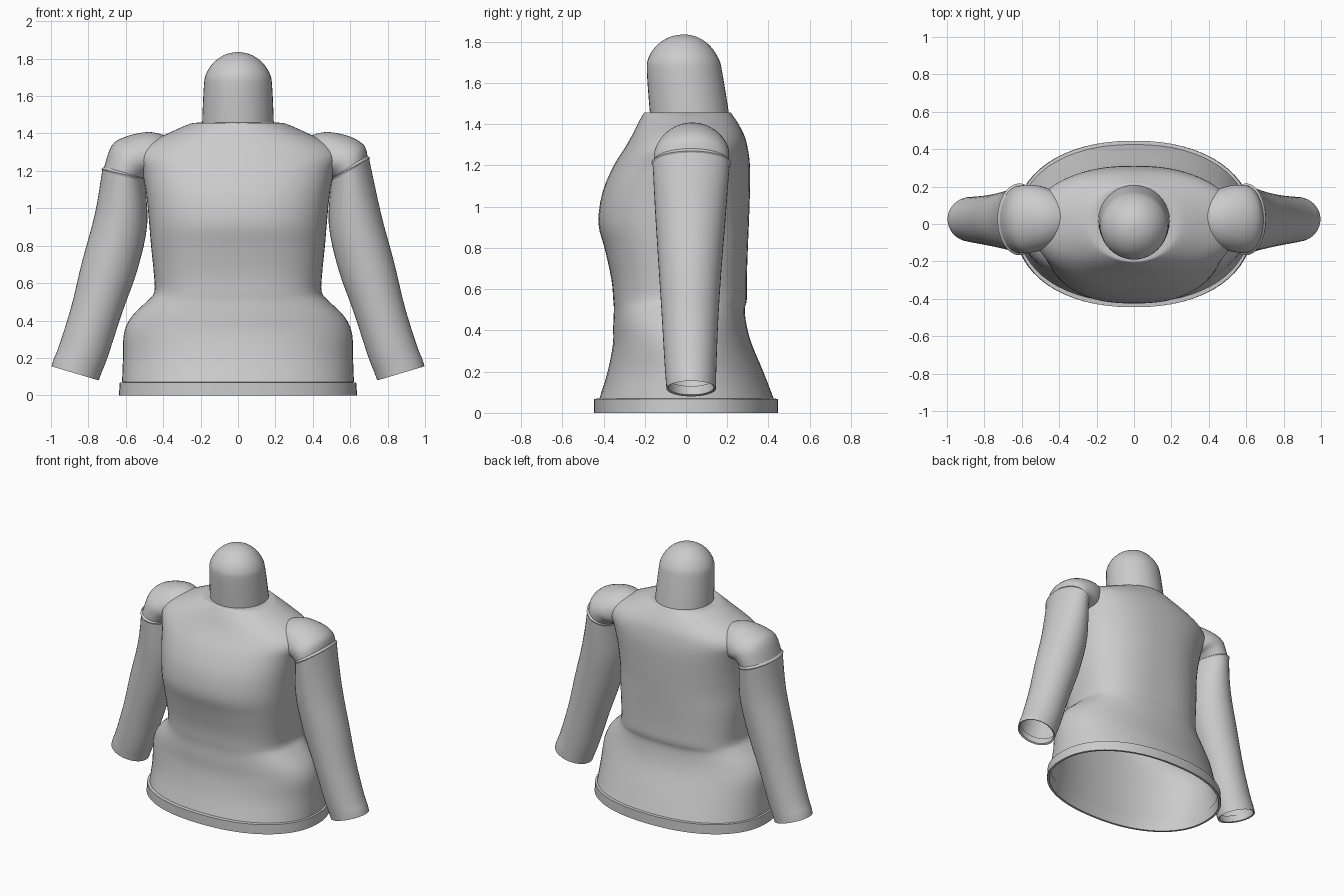
import bpy, math

if "Cube" in bpy.data.objects:
    bpy.data.objects.remove(bpy.data.objects["Cube"])

grey = bpy.data.materials.new("light grey")
grey.diffuse_color = (0.6, 0.6, 0.6, 1)
grey.use_nodes = True
grey.node_tree.nodes["Principled BSDF"].inputs["Base Color"].default_value = grey.diffuse_color


def spline(rows, n):
    """Smoothly resample a table of section values (Catmull-Rom)."""
    out = []
    for i in range(len(rows) - 1):
        a, b, c, d = rows[max(i - 1, 0)], rows[i], rows[i + 1], rows[min(i + 2, len(rows) - 1)]
        for k in range(n):
            t = k / n
            out.append([0.5 * (2*q + (r - p)*t + (2*p - 5*q + 4*r - s)*t*t + (3*q - p - 3*r + s)*t**3)
                        for p, q, r, s in zip(a, b, c, d)])
    return out + [list(rows[-1])]


def loft(name, rings, cap=False, angle=50):
    """Skin a list of closed rings that share one point count."""
    n = len(rings[0])
    verts = [p for r in rings for p in r]
    faces = [(j*n + i, j*n + (i + 1) % n, (j + 1)*n + (i + 1) % n, (j + 1)*n + i)
             for j in range(len(rings) - 1) for i in range(n)]
    if cap:
        faces.append(tuple(range((len(rings) - 1)*n, len(rings)*n)))
    me = bpy.data.meshes.new(name)
    me.from_pydata(verts, [], faces)
    me.materials.append(grey)
    ob = bpy.data.objects.new(name, me)
    bpy.context.collection.objects.link(ob)
    bpy.ops.object.select_all(action='DESELECT')
    bpy.context.view_layer.objects.active = ob
    ob.select_set(True)
    bpy.ops.object.shade_smooth_by_angle(angle=math.radians(angle))
    return ob


def section(z, w, front, back, e, n=64):
    """Horizontal superellipse: half width, front y, back y, exponent."""
    pts = []
    for i in range(n):
        a = 2*math.pi*i/n
        c, s = math.cos(a), math.sin(a)
        x = w*math.copysign(abs(c)**(2/e), c)
        y = (front + back)/2 + (back - front)/2*math.copysign(abs(s)**(2/e), s)
        pts.append((x, y, z))
    return pts


# Torso: z, half width, front y, back y, squareness
torso = [(0.07, .62, -.42, .425, 2.2), (0.2, .615, -.38, .375, 2.1), (0.33, .61, -.355, .32, 2.1),
         (0.42, .57, -.353, .295, 2.15), (0.5, .49, -.35, .285, 2.4), (0.55, .448, -.353, .295, 2.6),
         (0.65, .45, -.362, .295, 2.6), (0.8, .465, -.395, .30, 2.5), (0.92, .475, -.425, .305, 2.4),
         (1.07, .49, -.405, .31, 2.4), (1.2, .515, -.35, .31, 2.4), (1.28, .545, -.30, .30, 2.3),
         (1.34, .50, -.265, .285, 2.2), (1.4, .375, -.235, .255, 2.1), (1.445, .275, -.21, .225, 2),
         (1.457, .23, -.20, .215, 2), (1.457, .18, -.165, .19, 2)]
loft("torso", [section(*r) for r in spline(torso, 3)])

# Hem band around the bottom edge
hem = [(0.07, .615, -.415, .415, 2.2), (0.068, .632, -.445, .445, 2.2), (0, .637, -.445, .445, 2.2),
       (0, .622, -.43, .43, 2.2), (0.07, .615, -.415, .415, 2.2)]
loft("hem_band", [section(*r) for r in hem], angle=35)

# Neck stump with a domed top: z, radius, centre y
neck = [(1.44, .192, .018), (1.55, .188, .005), (1.66, .182, -.008), (1.71, .174, -.012),
        (1.76, .147, -.014), (1.80, .107, -.013), (1.825, .06, -.012), (1.835, .012, -.01)]
loft("neck", [section(z, r, y - r, y + r, 2, 40) for z, r, y in spline(neck, 3)], cap=True)


def hoop(side, ox, oz, ix, iz, yc, yh, n=40):
    """Tilted ellipse spanning an outer and an inner point of the arm."""
    pts = []
    for i in range(n):
        a = 2*math.pi*i/n
        u = (1 + math.cos(a))/2
        pts.append((side*(ix + (ox - ix)*u), yc + yh*math.sin(a), iz + (oz - iz)*u))
    return pts


for side, label, so in ((1, "right", (.70, 1.27)), (-1, "left", (.725, 1.21))):
    # Sleeve: outer x, z, inner x, z, centre y, half depth
    seam = (*so, .50, 1.155, .025, .187)
    sleeve = [seam, (.765, .97, .485, .92, .022, .17), (.835, .71, .535, .68, .02, .152),
              (.89, .48, .62, .44, .02, .137), (.955, .27, .695, .21, .022, .126),
              (.985, .195, .73, .12, .024, .122), (.997, .155, .745, .08, .025, .12)]
    fold = [(.987, .157, .755, .088, .025, .11), (.977, .2, .74, .13, .025, .11)]
    loft(label + "_sleeve", [hoop(side, *r) for r in spline(sleeve, 4) + fold])

    # Raised seam where the sleeve meets the shoulder
    ox, oz, ix, iz, yc, yh = seam
    rim = [(ox, oz - .012, ix, iz - .012, yc, yh), (ox + .005, oz, ix - .005, iz, yc, yh + .005),
           (ox - .008, oz + .012, ix + .005, iz + .01, yc, yh - .008)]
    loft(label + "_seam", [hoop(side, *r) for r in rim], angle=30)

    # Puffed shoulder cap turning in towards the chest
    cap = [(ox - .006, oz, ix + .004, iz, .025, .18), (.675, 1.335, .47, 1.17, .027, .182),
           (.60, 1.383, .43, 1.17, .03, .175), (.48, 1.408, .40, 1.18, .03, .15),
           (.39, 1.39, .35, 1.2, .03, .11)]
    loft(label + "_shoulder", [hoop(side, *r) for r in spline(cap, 4)])
